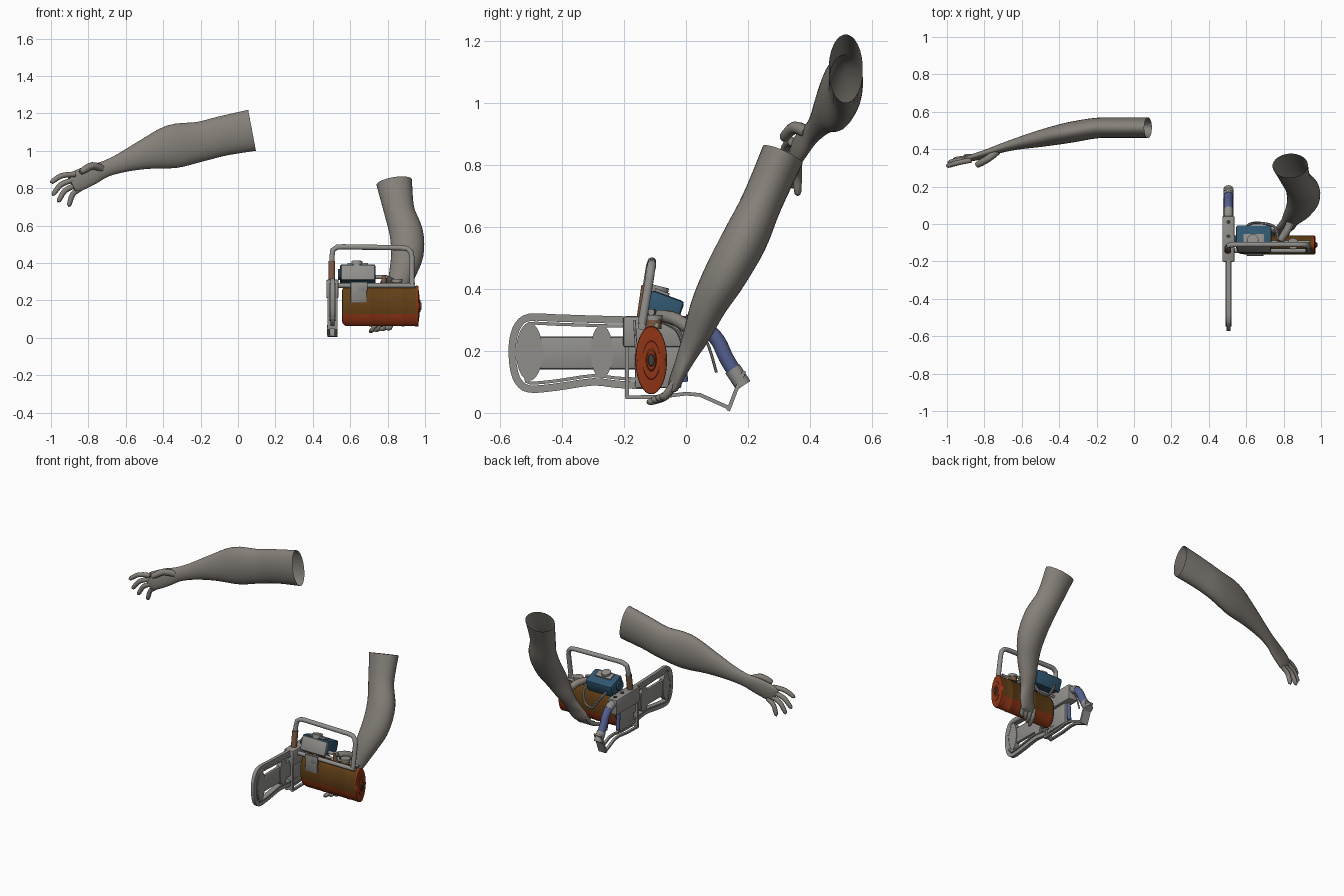
import bpy, bmesh, math
from mathutils import Vector, Matrix

if "Cube" in bpy.data.objects:
    bpy.data.objects.remove(bpy.data.objects["Cube"])


def material(name, rgb):
    m = bpy.data.materials.new(name)
    m.diffuse_color = (*rgb, 1)
    m.use_nodes = True
    m.node_tree.nodes["Principled BSDF"].inputs["Base Color"].default_value = m.diffuse_color
    return m


SKIN = material("warm grey", (0.235, 0.215, 0.19))
METAL = material("metal grey", (0.28, 0.275, 0.26))
RED = material("rust red", (0.27, 0.035, 0.008))
BROWN = material("tank brown", (0.12, 0.05, 0.008))
BLUE = material("engine blue", (0.03, 0.095, 0.16))
VIOLET = material("grip blue", (0.09, 0.12, 0.28))
COPPER = material("copper", (0.20, 0.10, 0.055))
DARK = material("dark grey", (0.05, 0.05, 0.045))

X, Y, Z = Vector((1, 0, 0)), Vector((0, 1, 0)), Vector((0, 0, 1))


def finish(name, bm, mat, angle=40):
    bmesh.ops.recalc_face_normals(bm, faces=bm.faces)
    me = bpy.data.meshes.new(name)
    bm.to_mesh(me)
    bm.free()
    me.materials.append(mat)
    ob = bpy.data.objects.new(name, me)
    bpy.context.collection.objects.link(ob)
    bpy.context.view_layer.objects.active = ob
    ob.select_set(True)
    bpy.ops.object.shade_smooth_by_angle(angle=math.radians(angle))
    ob.select_set(False)
    return ob


def catmull(st, k):
    """Round off a list of (x, y, z, a, b) stations."""
    out = []
    for i in range(len(st) - 1):
        p = [st[max(i - 1, 0)], st[i], st[i + 1], st[min(i + 2, len(st) - 1)]]
        for j in range(k):
            t = j / k
            out.append([0.5 * (2 * b + (c - a) * t + (2 * a - 5 * b + 4 * c - d) * t * t
                               + (3 * b - a - 3 * c + d) * t ** 3) for a, b, c, d in zip(*p)])
    return out + [list(st[-1])]


def loft(name, st, hint, mat, n=12, soft=0, open_start=False):
    """Skin rings along stations; a is the half size along hint, b across it."""
    if soft:
        st = catmull(st, soft)
    bm = bmesh.new()
    pts = [Vector(s[:3]) for s in st]
    rings = []
    for i, s in enumerate(st):
        t = Vector((0, 0, 0))
        if i > 0:
            t += (pts[i] - pts[i - 1]).normalized()
        if i < len(st) - 1:
            t += (pts[i + 1] - pts[i]).normalized()
        t.normalize()
        u = (hint - t * hint.dot(t)).normalized()
        v = t.cross(u)
        k = math.sqrt(2) if n == 4 else 1
        ring = []
        for j in range(n):
            w = 2 * math.pi * (j + 0.5) / n
            ring.append(bm.verts.new(pts[i] + u * (s[3] * k * math.cos(w)) + v * (s[4] * k * math.sin(w))))
        rings.append(ring)
    for r, q in zip(rings, rings[1:]):
        for j in range(n):
            bm.faces.new((r[j], r[(j + 1) % n], q[(j + 1) % n], q[j]))
    if not open_start:
        bm.faces.new(rings[0][::-1])
    bm.faces.new(rings[-1])
    return finish(name, bm, mat)


def tube(name, path, r, hint, mat, n=12, soft=0):
    return loft(name, [(*p, r, r) for p in path], hint, mat, n, soft)


def box(name, c, size, mat, tilt=0, bevel=0.006):
    bm = bmesh.new()
    m = Matrix.Translation(c) @ Matrix.Rotation(math.radians(tilt), 4, 'X') @ Matrix.Diagonal((*size, 1))
    bmesh.ops.create_cube(bm, size=1, matrix=m)
    if bevel:
        bmesh.ops.bevel(bm, geom=bm.edges[:], offset=bevel, segments=2, affect='EDGES', profile=0.5)
    return finish(name, bm, mat)


def finger(name, a, b, c, r):
    """Tapered digit through base, knuckle and tip."""
    a, b, c = Vector(a), Vector(b), Vector(c)
    e = c + (c - b).normalized() * r * 0.5
    loft(name, [(*a, r, r), (*b, r, r), (*c, r * 0.85, r * 0.85), (*e, r * 0.35, r * 0.35)], Y, SKIN, 10, 3)


# --- reaching arm with open hand
loft("reaching_arm", [
    (.075, .515, 1.11, .055, .112), (-.08, .515, 1.08, .055, .107), (-.2, .513, 1.05, .055, .107),
    (-.35, .488, 1.023, .055, .117), (-.5, .457, .98, .045, .08), (-.62, .43, .937, .032, .053),
    (-.71, .405, .903, .024, .044), (-.78, .38, .874, .021, .054), (-.86, .355, .838, .018, .056),
    (-.89, .345, .823, .011, .042)], Y, SKIN, 28, 4, True)
for i, (a, c) in enumerate([((-.87, .342, .875), (-.993, .312, .835)), ((-.88, .348, .845), (-.985, .33, .772)),
                            ((-.87, .353, .815), (-.957, .345, .735)), ((-.84, .36, .80), (-.902, .36, .713))]):
    mid = (Vector(a) + Vector(c)) / 2 + Vector((-.012, 0, .012))
    finger("reaching_finger_%d" % i, a, mid, c, .0145)
finger("reaching_thumb", (-.73, .39, .905), (-.78, .35, .92), (-.835, .318, .89), .02)

# --- gripping arm with hand curled under the tank
loft("gripping_arm", [
    (.835, .312, .832, .07, .096), (.862, .245, .68, .066, .082), (.90, .19, .56, .073, .09),
    (.905, .13, .45, .07, .087), (.88, .075, .35, .058, .072), (.85, .038, .26, .045, .056),
    (.83, .01, .2, .034, .047), (.81, -.018, .14, .024, .053), (.785, -.04, .09, .018, .052),
    (.78, -.05, .07, .01, .042)], Y, SKIN, 28, 4, True)
for i in range(4):
    x = .74 + i * .028
    finger("gripping_finger_%d" % i, (x, -.035, .10), (x - .012, -.065, .055),
           (x - .03, -.115 + i * .013, .036 + .006 * i), .0135)
finger("gripping_thumb", (.845, .03, .26), (.82, -.03, .30), (.785, -.085, .315), .022)

# --- oval fuel tank with rolled rims, rust on the end and underside
TY, TZ = -.112, .17
prof = [(.555, .55), (.558, .85), (.57, .96), (.585, 1), (.70, 1), (.703, 1.02), (.713, 1.02), (.716, 1),
        (.875, 1), (.878, 1.02), (.888, 1.02), (.891, 1), (.945, 1), (.955, 1.02), (.965, 1), (.971, .88),
        (.964, .82), (.964, .62), (.970, .56), (.970, .34), (.976, .28)]
tank = loft("fuel_tank", [(x, TY, TZ, .05 * r, .108 * r) for x, r in prof], Y, BROWN, 40)
tank.data.materials.append(RED)
for p in tank.data.polygons:
    p.material_index = int(p.center.x > .955 or p.center.z < .128)
loft("tank_hub", [(.97, TY, TZ, .012, .024), (.982, TY, TZ, .009, .018)], Y, DARK, 16)

# --- tilted engine block, cover, cap and hanging flap
box("engine_block", (.64, -.072, .338), (.19, .115, .085), BLUE, -20, .012)
box("engine_cover", (.642, -.130, .348), (.18, .02, .088), METAL, -20, .008)
box("engine_fin", (.64, -.078, .388), (.11, .05, .012), METAL, -20, .004)
tube("engine_cap", [(.635, -.09, .38), (.635, -.083, .408)], .03, Y, METAL, 16)
box("hanging_flap", (.645, -.163, .245), (.085, .008, .11), METAL, 3, .002)
box("hanging_flap_tab", (.668, -.165, .275), (.05, .008, .05), METAL, 3, .002)
tube("side_knob", [(.535, -.09, .34), (.548, -.09, .34)], .03, Y, BLUE, 16)

# --- fuel fittings beside the engine
tube("fitting_base", [(.78, -.112, .27), (.78, -.112, .335)], .014, Y, COPPER)
tube("fitting_cross", [(.73, -.112, .325), (.80, -.112, .325)], .011, Y, METAL)
tube("filler_neck", [(.85, -.105, .27), (.85, -.105, .30)], .026, Y, COPPER, 16)
tube("filler_cap", [(.85, -.105, .30), (.85, -.105, .315)], .03, Y, METAL, 16)
tube("fuel_hose", [(.59, -.03, .31), (.62, .0, .27), (.67, .005, .20), (.73, -.005, .21), (.76, -.03, .27),
                   (.77, -.09, .30)], .008, Z, METAL, 8, 4)

# --- carrying handle
tube("carry_handle", [(.502, -.147, .25), (.502, -.122, .43), (.507, -.115, .47), (.53, -.11, .485),
                      (.56, -.11, .487), (.87, -.11, .482), (.905, -.11, .478), (.924, -.114, .46),
                      (.93, -.118, .43), (.93, -.142, .285)], .0145, Y, METAL, 12)
tube("handle_sleeve", [(.502, -.148, .26), (.502, -.126, .41)], .0185, Y, COPPER, 12)
tube("handle_rail", [(.53, -.143, .28), (.945, -.143, .28)], .013, Y, METAL)
tube("rear_rail", [(.53, -.095, .283), (.94, -.095, .283)], .008, Y, METAL)

# --- saw housing and bolts
SX = .505
box("saw_housing", (SX, -.08, .262), (.066, .245, .1), METAL, 0, .008)
for i in range(3):
    y = -.14 + i * .075
    tube("housing_bolt_%d" % i, [(SX, y, .31), (SX, y, .318)], .011, Y, DARK, 8)
box("housing_plate", (SX, -.09, .15), (.03, .15, .14), METAL)

# --- guide bar, wheels and outer rail
box("guide_bar", (SX, -.335, .193), (.022, .39, .105), METAL, 0, .009)
for nm, y, ry, rz in (("nose", -.505, .043, .093), ("middle", -.272, .036, .086)):
    loft(nm + "_wheel", [(SX - .015, y, .197, ry, rz), (SX + .015, y, .197, ry, rz)], Y, METAL, 28)
rail = [(-.14, .298), (-.3, .302), (-.42, .306), (-.505, .308), (-.54, .285), (-.557, .24), (-.56, .19),
        (-.555, .14), (-.54, .10), (-.505, .077), (-.42, .083), (-.3, .10), (-.22, .092), (-.12, .088)]
loft("outer_rail", [(SX, y, z, .011, .012) for y, z in rail], X, METAL, 4, 3)
inner = [(y + (.022 if y < -.53 else 0), z + (-.02 if z > .2 else .02)) for y, z in rail]
loft("inner_rail", [(SX, y, z, .017, .005) for y, z in inner], X, METAL, 4, 3)

# --- lower guard bracket
loft("front_strut", [(SX, -.19, .05, .026, .007), (SX, -.19, .23, .026, .007)], X, METAL, 4)
guard = [(-.195, .05), (-.08, .052), (0, .062), (.045, .058), (.135, .018)]
for s in (-1, 1):
    loft("guard_rail_%s" % ("left" if s < 0 else "right"),
         [(SX + s * .02, y, z, .008, .006) for y, z in guard], X, METAL, 4)
loft("guard_heel", [(SX, .136, .007, .027, .006), (SX, .16, .07, .027, .006), (SX, .188, .135, .027, .006)],
     X, METAL, 4)

# --- rear grip and trigger
tube("grip_collar", [(SX, .03, .28), (SX, .06, .275), (SX, .08, .262)], .025, X, METAL, 14)
tube("rear_grip", [(SX, .075, .265), (SX, .105, .23), (SX, .128, .18), (SX, .155, .135)], .024, X, VIOLET, 14, 3)
tube("grip_end", [(SX, .15, .142), (SX, .185, .088)], .027, X, METAL, 14)
tube("trigger_wire", [(SX, .05, .26), (SX, .075, .21), (SX, .098, .13)], .005, X, METAL, 8, 3)
tube("lower_sleeve", [(SX - .01, -.012, .22), (SX - .01, -.005, .10)], .012, X, VIOLET, 12)
